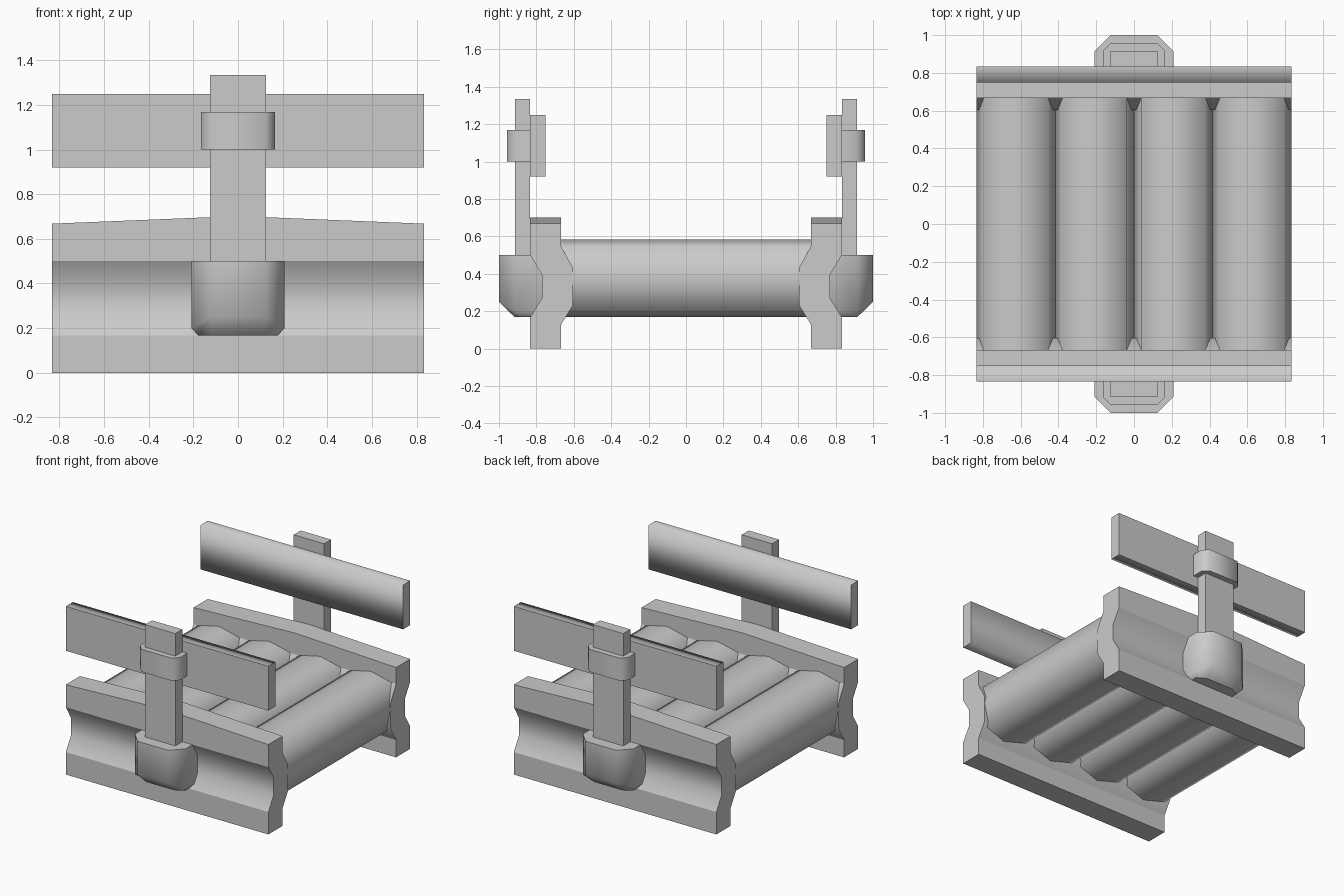
import bpy, bmesh

if "Cube" in bpy.data.objects:
    bpy.data.objects.remove(bpy.data.objects["Cube"])


def loft(name, rings, sharp=(), mirror=True):
    """Skin closed rings of 3D points, cap both ends; 'sharp' lists the hard lengthwise edges."""
    bm = bmesh.new()
    vs = [[bm.verts.new(p) for p in ring] for ring in rings]
    n = len(rings[0])
    for a, b in zip(vs, vs[1:]):
        for i in range(n):
            j = (i + 1) % n
            bm.faces.new((a[i], a[j], b[j], b[i]))
    for end in (vs[0], vs[-1]):
        bm.faces.new(end)
    for f in bm.faces:
        f.smooth = True
    for end in (vs[0], vs[-1]):
        for i in range(n):
            bm.edges.get((end[i], end[(i + 1) % n])).smooth = False
    for a, b in zip(vs, vs[1:]):
        for i in sharp:
            bm.edges.get((a[i], b[i])).smooth = False
    bmesh.ops.recalc_face_normals(bm, faces=bm.faces)
    me = bpy.data.meshes.new(name)
    bm.to_mesh(me)
    bm.free()
    ob = bpy.data.objects.new(name, me)
    bpy.context.collection.objects.link(ob)
    if mirror:
        m = ob.modifiers.new("both_sides", 'MIRROR')
        m.use_axis = (False, True, False)
        m.use_mirror_merge = False
    return ob


def upright(name, footprint, z0, z1, sharp):
    loft(name, [[(x, y, z) for x, y in footprint] for z in (z0, z1)], sharp)


L = 0.833

# Side beams: grooved outside, bulging inside, slightly peaked on top
def beam_ring(x, top):
    prof = [(.667, 0), (.833, 0), (.833, .167), (.77, .27), (.77, .395), (.833, .5),
            (.833, top), (.667, top), (.667, .545), (.603, .43), (.603, .235), (.667, .13)]
    return [(x, y, z) for y, z in prof]

loft("side_beams", [beam_ring(-L, .668), beam_ring(0, .702), beam_ring(L, .668)],
     sharp=(0, 1, 2, 5, 6, 7, 8, 11))

# Deck logs: boxy octagons laid side by side
log = [(0, .208), (.17, .17), (.208, 0), (.17, -.17),
       (0, -.208), (-.17, -.17), (-.208, 0), (-.17, .17)]
for k in range(4):
    cx = (k - 1.5) * .4165
    loft(f"deck_log_{k + 1}", [[(cx + x, y, .376 + z) for x, z in log] for y in (-.68, .68)],
         mirror=False)

# Handrails: softly shaded across top, inner face and bottom
rail = [(.833, .92), (.833, 1.25), (.75, 1.25), (.75, .92)]
loft("handrails", [[(x, y, z) for y, z in rail] for x in (-L, L)], sharp=(0, 1))

# Posts
upright("posts", [(-.125, .833), (-.125, .915), (.125, .915), (.125, .833)], .45, 1.335,
        sharp=(0, 1, 2, 3))

# Bands tying posts to rails
upright("post_bands", [(-.165, .83), (-.165, .915), (-.125, .957),
                       (.125, .957), (.165, .915), (.165, .83)], 1.0, 1.168, sharp=(0, 5))

# Post sockets: octagonal blocks tapering at the bottom
foot = [(-.208, .77), (-.208, .915), (-.125, 1), (.125, 1), (.208, .915), (.208, .77)]
base = [(-.18, .77), (-.18, .875), (-.115, .915), (.115, .915), (.18, .875), (.18, .77)]
loft("post_sockets", [[(x, y, .168) for x, y in base],
                      [(x, y, .25 if y > .95 else .2) for x, y in foot],
                      [(x, y, .5) for x, y in foot]], sharp=(0, 5))
